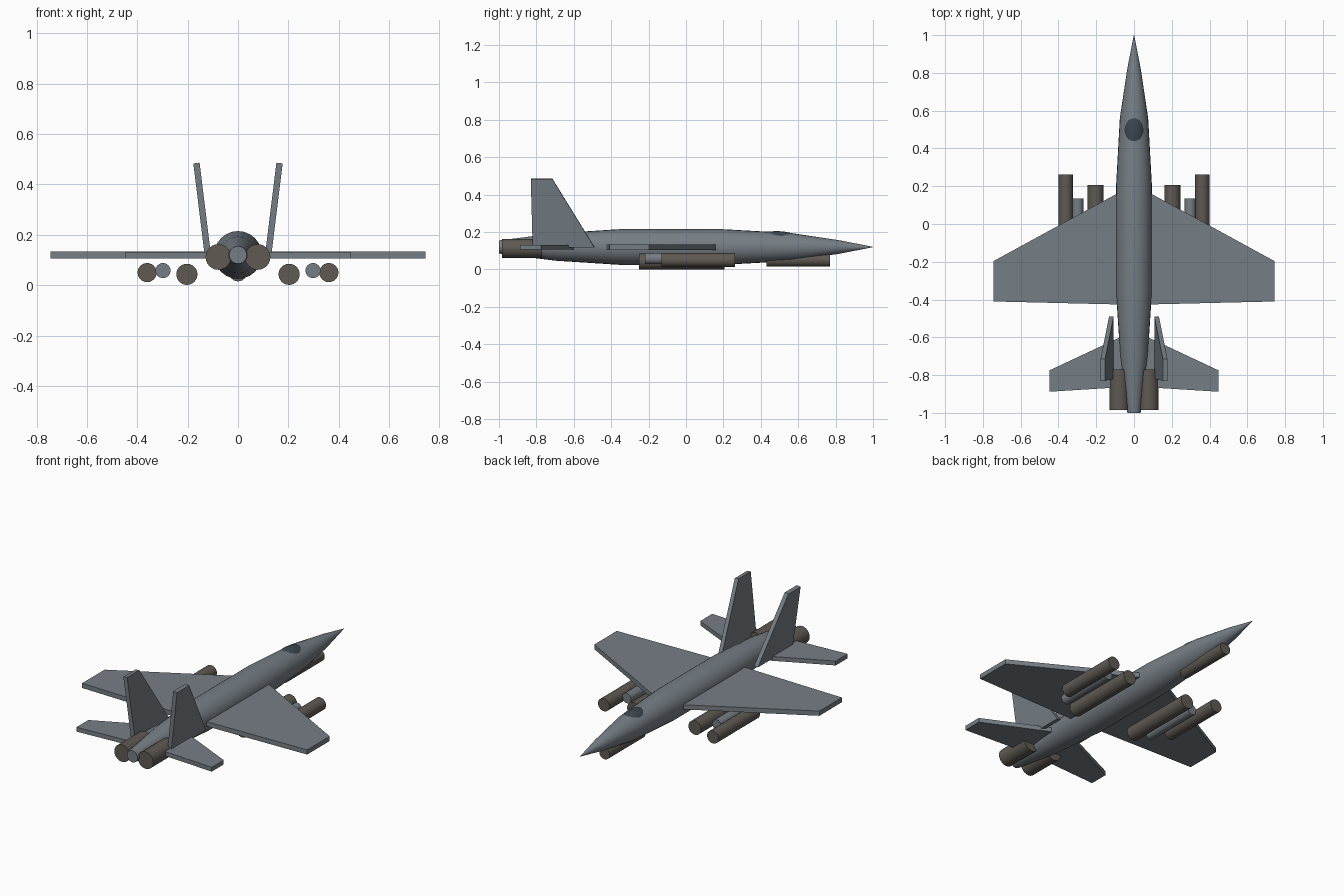
import bpy, bmesh, math
from mathutils import Matrix, Vector

if "Cube" in bpy.data.objects:
    bpy.data.objects.remove(bpy.data.objects["Cube"])


def material(name, rgb):
    m = bpy.data.materials.new(name)
    m.use_nodes = True
    m.diffuse_color = (*rgb, 1)
    m.node_tree.nodes["Principled BSDF"].inputs["Base Color"].default_value = (*rgb, 1)
    return m


GREY = material("airframe grey", (0.18, 0.21, 0.235))
BROWN = material("dark brown metal", (0.115, 0.1, 0.085))
GLASS = material("dark canopy glass", (0.045, 0.062, 0.08))


def make(name, bm, mat, smooth=False):
    bmesh.ops.recalc_face_normals(bm, faces=bm.faces)
    mesh = bpy.data.meshes.new(name)
    bm.to_mesh(mesh)
    bm.free()
    mesh.materials.append(mat)
    obj = bpy.data.objects.new(name, mesh)
    bpy.context.collection.objects.link(obj)
    if smooth:
        bpy.ops.object.select_all(action="DESELECT")
        obj.select_set(True)
        bpy.context.view_layer.objects.active = obj
        bpy.ops.object.shade_smooth_by_angle(angle=math.radians(35))
    return obj


def tube(name, x, z, stations, mat, sides=24):
    """Loft of round sections along y; stations are (y, radius)."""
    bm = bmesh.new()
    rings = []
    for y, r in stations:
        ring = []
        for i in range(sides):
            a = math.tau * i / sides
            ring.append(bm.verts.new((x + r * math.cos(a), y, z + r * math.sin(a))))
        rings.append(ring)
    for a, b in zip(rings, rings[1:]):
        for i in range(sides):
            j = (i + 1) % sides
            bm.faces.new((a[i], a[j], b[j], b[i]))
    bm.faces.new(rings[0])
    bm.faces.new(rings[-1])
    return make(name, bm, mat, True)


def slab(name, corners, thickness, mat):
    """Flat plate through the corner points, thickened evenly to both sides."""
    pts = [Vector(c) for c in corners]
    n = (pts[1] - pts[0]).cross(pts[2] - pts[0]).normalized() * thickness / 2
    bm = bmesh.new()
    low = [bm.verts.new(p - n) for p in pts]
    high = [bm.verts.new(p + n) for p in pts]
    bm.faces.new(low)
    bm.faces.new(high)
    for i in range(len(pts)):
        j = (i + 1) % len(pts)
        bm.faces.new((low[i], low[j], high[j], high[i]))
    return make(name, bm, mat)


# Fuselage with pointed nose and tapering tail
tube("fuselage", 0, 0.12,
     [(-1, 0.035), (-0.7, 0.073), (-0.36, 0.095), (0.2, 0.095),
      (0.56, 0.075), (0.82, 0.036), (1, 0.001)], GREY)

# Canopy, barely proud of the fuselage
bm = bmesh.new()
bmesh.ops.create_uvsphere(
    bm, u_segments=24, v_segments=16, radius=1,
    matrix=Matrix.Translation((0, 0.485, 0.15)) @ Matrix.Diagonal((0.06, 0.13, 0.055, 1)))
make("canopy", bm, GLASS, True)

# Pod under the nose
tube("nose_pod", 0, 0.05, [(0.43, 0.035), (0.77, 0.035)], BROWN)

for side, s in (("left", 1), ("right", -1)):
    # Lifting surfaces
    slab(side + "_wing", [(0, 0.21, 0.119), (s * 0.745, -0.197, 0.119),
                          (s * 0.745, -0.41, 0.119), (0, -0.428, 0.119)], 0.028, GREY)
    slab(side + "_tailplane", [(0, -0.565, 0.119), (s * 0.448, -0.775, 0.119),
                               (s * 0.448, -0.888, 0.119), (0, -0.86, 0.119)], 0.026, GREY)
    # Tail fin, leaning outward
    slab(side + "_fin", [(s * 0.12, -0.49, 0.12), (s * 0.12, -0.82, 0.12),
                         (s * 0.165, -0.83, 0.485), (s * 0.165, -0.715, 0.485)], 0.025, GREY)
    # Engine and underwing stores
    tube(side + "_engine", s * 0.078, 0.112, [(-0.985, 0.051), (-0.77, 0.051)], BROWN)
    tube(side + "_inner_store", s * 0.203, 0.043, [(-0.25, 0.042), (0.207, 0.042)], BROWN)
    tube(side + "_slim_store", s * 0.298, 0.058, [(-0.22, 0.03), (0.135, 0.03)], GREY)
    tube(side + "_outer_store", s * 0.361, 0.05, [(-0.13, 0.038), (0.262, 0.038)], BROWN)
